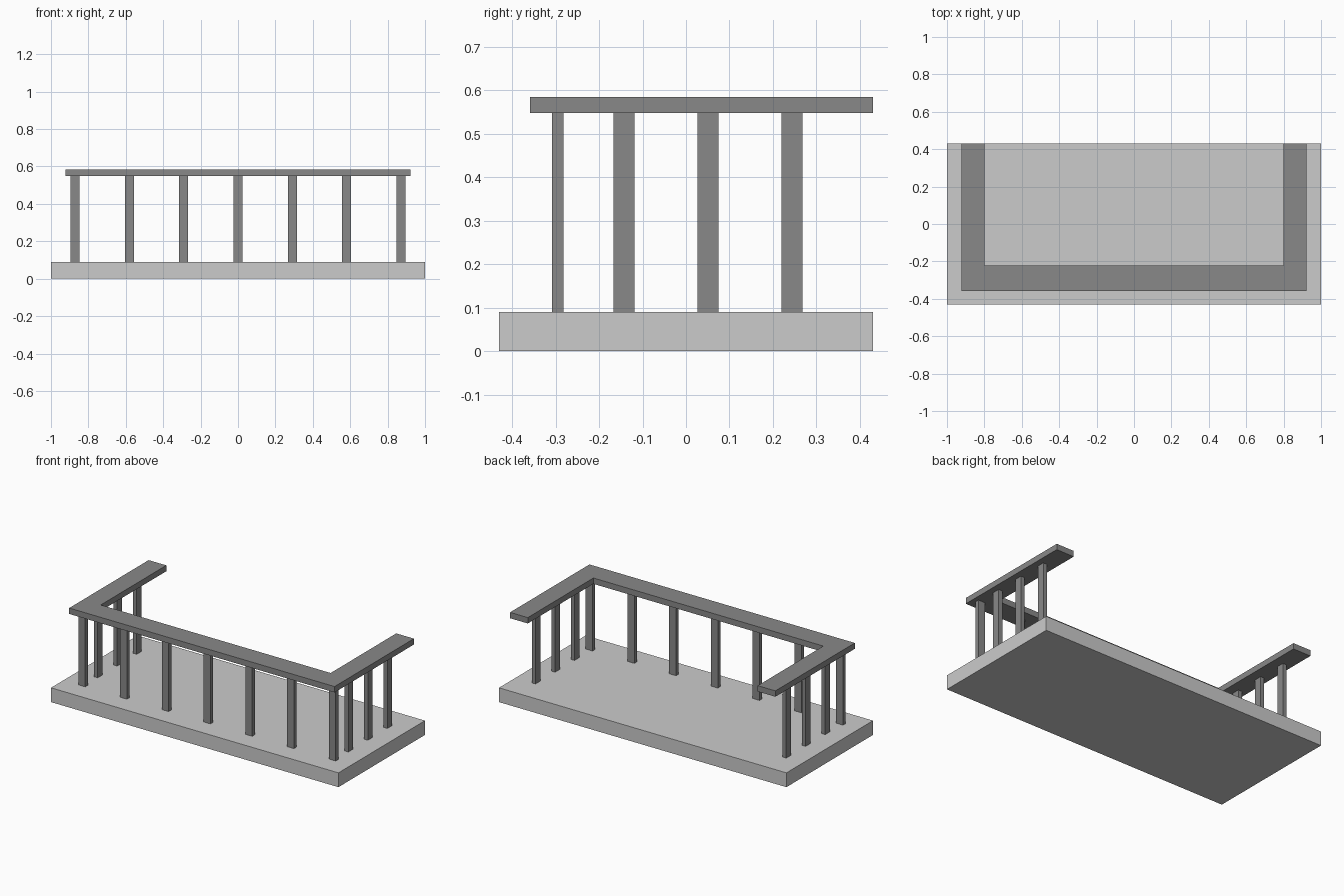
import bpy
import bmesh

if "Cube" in bpy.data.objects:
    bpy.data.objects.remove(bpy.data.objects["Cube"])

dark = bpy.data.materials.new("dark_grey")
dark.diffuse_color = (0.25, 0.25, 0.25, 1)
dark.use_nodes = True
dark.node_tree.nodes["Principled BSDF"].inputs["Base Color"].default_value = dark.diffuse_color

SLAB_TOP, RAIL_BOTTOM, RAIL_TOP = 0.09, 0.548, 0.585


def prism(name, outline, z0, z1, material=None):
    """Extrude a flat outline (counter-clockwise) from z0 up to z1."""
    bm = bmesh.new()
    face = bm.faces.new([bm.verts.new((x, y, z0)) for x, y in outline])
    up = bmesh.ops.extrude_face_region(bm, geom=[face], use_keep_orig=True)
    verts = [v for v in up["geom"] if isinstance(v, bmesh.types.BMVert)]
    bmesh.ops.translate(bm, verts=verts, vec=(0, 0, z1 - z0))
    bmesh.ops.recalc_face_normals(bm, faces=bm.faces)
    mesh = bpy.data.meshes.new(name)
    bm.to_mesh(mesh)
    bm.free()
    obj = bpy.data.objects.new(name, mesh)
    bpy.context.collection.objects.link(obj)
    if material:
        mesh.materials.append(material)
    return obj


def rect(cx, cy, w, d):
    return [(cx + sx * w / 2, cy + sy * d / 2)
            for sx, sy in ((-1, -1), (1, -1), (1, 1), (-1, 1))]


# Floor slab
prism("floor_slab", rect(0, 0, 2, 0.86), 0, SLAB_TOP)

# U-shaped handrail, open at the back
prism("handrail", [(-0.923, -0.359), (0.923, -0.359), (0.923, 0.43), (0.8, 0.43),
                   (0.8, -0.222), (-0.8, -0.222), (-0.8, 0.43), (-0.923, 0.43)],
      RAIL_BOTTOM, RAIL_TOP, dark)

# Front balusters, wide side facing forward
for i in range(7):
    prism(f"front_baluster_{i + 1}", rect((i - 3) * 0.2905, -0.295, 0.048, 0.026),
          SLAB_TOP, RAIL_BOTTOM, dark)

# Side balusters, wide side facing outward
for side, sx in (("left", -1), ("right", 1)):
    for i in range(3):
        prism(f"{side}_baluster_{i + 1}", rect(sx * 0.872, -0.143 + i * 0.1935, 0.026, 0.048),
              SLAB_TOP, RAIL_BOTTOM, dark)
